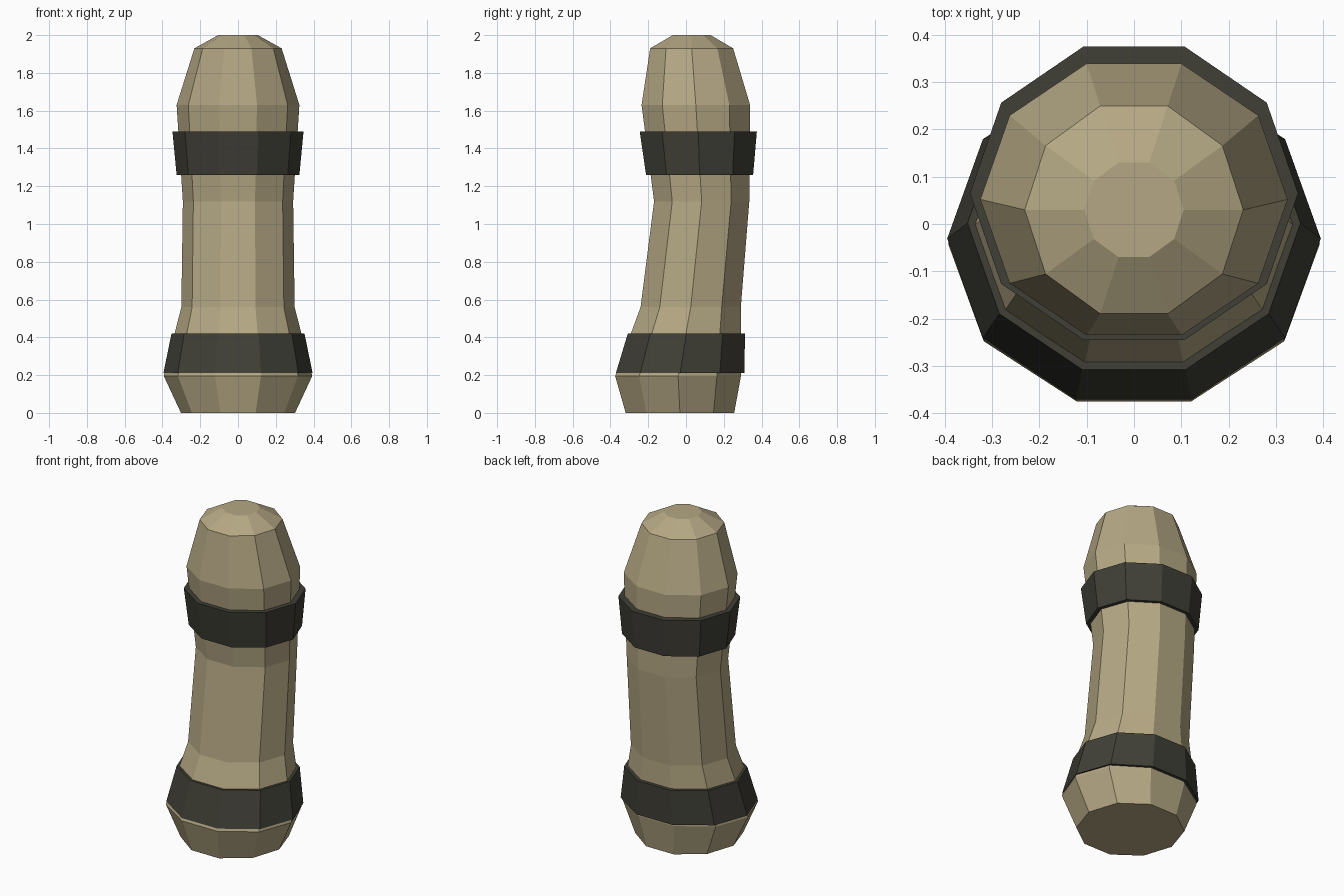
import bpy, math

if "Cube" in bpy.data.objects:
    bpy.data.objects.remove(bpy.data.objects["Cube"])

SIDES = 10


def material(name, color):
    m = bpy.data.materials.new(name)
    m.diffuse_color = (*color, 1)
    m.use_nodes = True
    m.node_tree.nodes["Principled BSDF"].inputs["Base Color"].default_value = m.diffuse_color
    return m


def loft(name, rings, mat, hollow=False):
    """Join ten-sided rings (z, centre y, radius x, radius y); cap the ends or close into a hollow band."""
    verts, faces = [], []
    for z, cy, rx, ry in rings:
        for i in range(SIDES):
            a = 2 * math.pi * i / SIDES
            verts.append((rx * math.cos(a), cy + ry * math.sin(a), z))
    n = len(rings)
    for k in range(n if hollow else n - 1):
        p, q = k * SIDES, ((k + 1) % n) * SIDES
        for i in range(SIDES):
            j = (i + 1) % SIDES
            faces.append((p + i, p + j, q + j, q + i))
    if not hollow:
        faces.append(tuple(reversed(range(SIDES))))
        faces.append(tuple(range((n - 1) * SIDES, n * SIDES)))
    mesh = bpy.data.meshes.new(name)
    mesh.from_pydata(verts, [], faces)
    mesh.materials.append(mat)
    ob = bpy.data.objects.new(name, mesh)
    bpy.context.collection.objects.link(ob)
    return ob


def body_at(z, inset=0.005):
    """Body ring at a height, pulled in slightly so the band sits on it."""
    for a, b in zip(body, body[1:]):
        if a[0] <= z <= b[0]:
            t = (z - a[0]) / (b[0] - a[0])
            _, cy, rx, ry = (u + (v - u) * t for u, v in zip(a, b))
            return (z, cy, rx - inset, ry - inset)


tan = material("tan", (0.46, 0.39, 0.23))
dark = material("dark_band", (0.05, 0.049, 0.037))

# Leaning wrapped body
body = [
    (0.00, -0.032, 0.302, 0.302),
    (0.195, -0.042, 0.393, 0.350),
    (0.56, 0.025, 0.300, 0.279),
    (1.12, 0.083, 0.292, 0.265),
    (1.63, 0.052, 0.325, 0.302),
    (1.93, 0.030, 0.231, 0.231),
    (2.00, 0.030, 0.105, 0.105),
]
loft("body", body, tan)

# Two dark straps: outer bottom ring and outer top ring, backed by the body
straps = {
    "lower_strap": [(0.21, -0.031, 0.395, 0.358), (0.42, 0.002, 0.352, 0.326)],
    "upper_strap": [(1.26, 0.072, 0.325, 0.298), (1.49, 0.065, 0.347, 0.326)],
}
for name, (low, high) in straps.items():
    loft(name, [low, high, body_at(high[0]), body_at(low[0])], dark, hollow=True)
